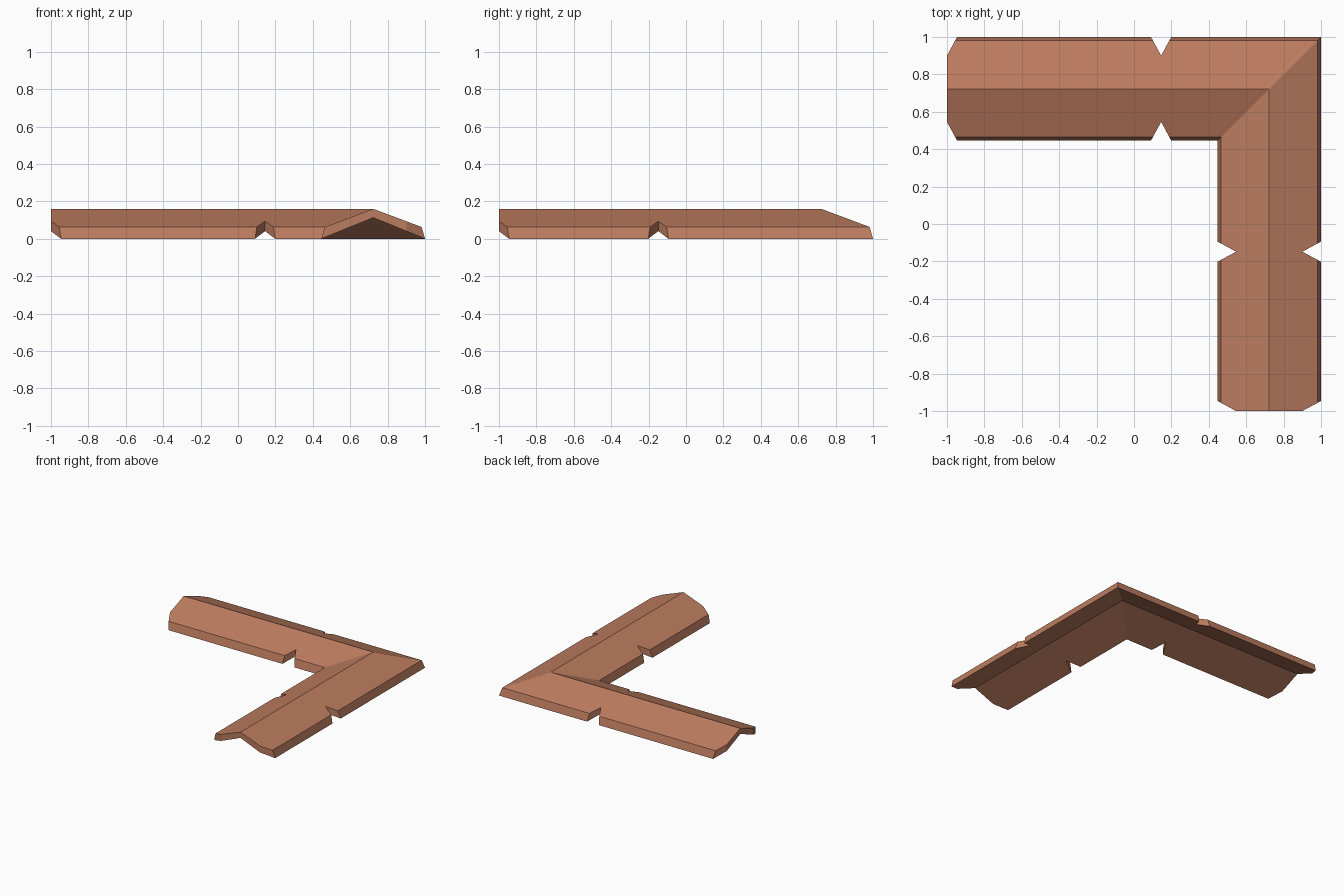
import bpy
import bmesh

cube = bpy.data.objects.get("Cube")
if cube:
    bpy.data.objects.remove(cube)

# Fired clay colour
clay = bpy.data.materials.new("terracotta")
clay.use_nodes = True
colour = (0.50, 0.20, 0.115, 1)
clay.diffuse_color = colour
clay.node_tree.nodes["Principled BSDF"].inputs["Base Color"].default_value = colour

RIDGE = 0.723   # distance of the ridge line from the centre
HALF = 0.277    # half width of the capping
NOTCH_HALF, NOTCH_DEPTH = 0.054, 0.1


def finish(name, bm):
    bmesh.ops.recalc_face_normals(bm, faces=bm.faces)
    mesh = bpy.data.meshes.new(name)
    bm.to_mesh(mesh)
    bm.free()
    mesh.materials.append(clay)
    obj = bpy.data.objects.new(name, mesh)
    bpy.context.collection.objects.link(obj)
    return obj


# Chevron cross-section (offset from ridge, height), swept round a mitred corner
profile = [(HALF, 0), (HALF - 0.018, 0.063), (0, 0.16),
           (0.018 - HALF, 0.063), (-HALF, 0), (0, 0.113)]
bm = bmesh.new()
rings = [
    [bm.verts.new((-1, RIDGE + d, z)) for d, z in profile],
    [bm.verts.new((RIDGE + d, RIDGE + d, z)) for d, z in profile],
    [bm.verts.new((RIDGE + d, -1, z)) for d, z in profile],
]
count = len(profile)
for a, b in zip(rings, rings[1:]):
    for i in range(count):
        j = (i + 1) % count
        bm.faces.new((a[i], a[j], b[j], b[i]))
# Each end cap is split along the ridge
for ring in (rings[0], rings[2]):
    bm.faces.new((ring[0], ring[1], ring[2], ring[5]))
    bm.faces.new((ring[2], ring[3], ring[4], ring[5]))
capping = finish("corner_ridge_capping", bm)

# Diamond prisms for the V notches and the clipped end corners
bm = bmesh.new()


def add_diamond(x, y, rx, ry):
    base = bm.faces.new([bm.verts.new((x + dx, y + dy, -0.1)) for dx, dy in
                         ((rx, 0), (0, ry), (-rx, 0), (0, -ry))])
    top = bmesh.ops.extrude_face_region(bm, geom=[base])["geom"]
    bmesh.ops.translate(bm, vec=(0, 0, 0.4),
                        verts=[v for v in top if isinstance(v, bmesh.types.BMVert)])


for edge in (RIDGE - HALF, RIDGE + HALF):
    for x in (-1, 0.145):
        add_diamond(x, edge, NOTCH_HALF, NOTCH_DEPTH)
    for y in (-1, -0.148):
        add_diamond(edge, y, NOTCH_DEPTH, NOTCH_HALF)
cutter = finish("notch_cutter", bm)
cutter.hide_render = True
cutter.hide_viewport = True

cut = capping.modifiers.new("notches", "BOOLEAN")
cut.operation = "DIFFERENCE"
cut.solver = "EXACT"
cut.object = cutter
